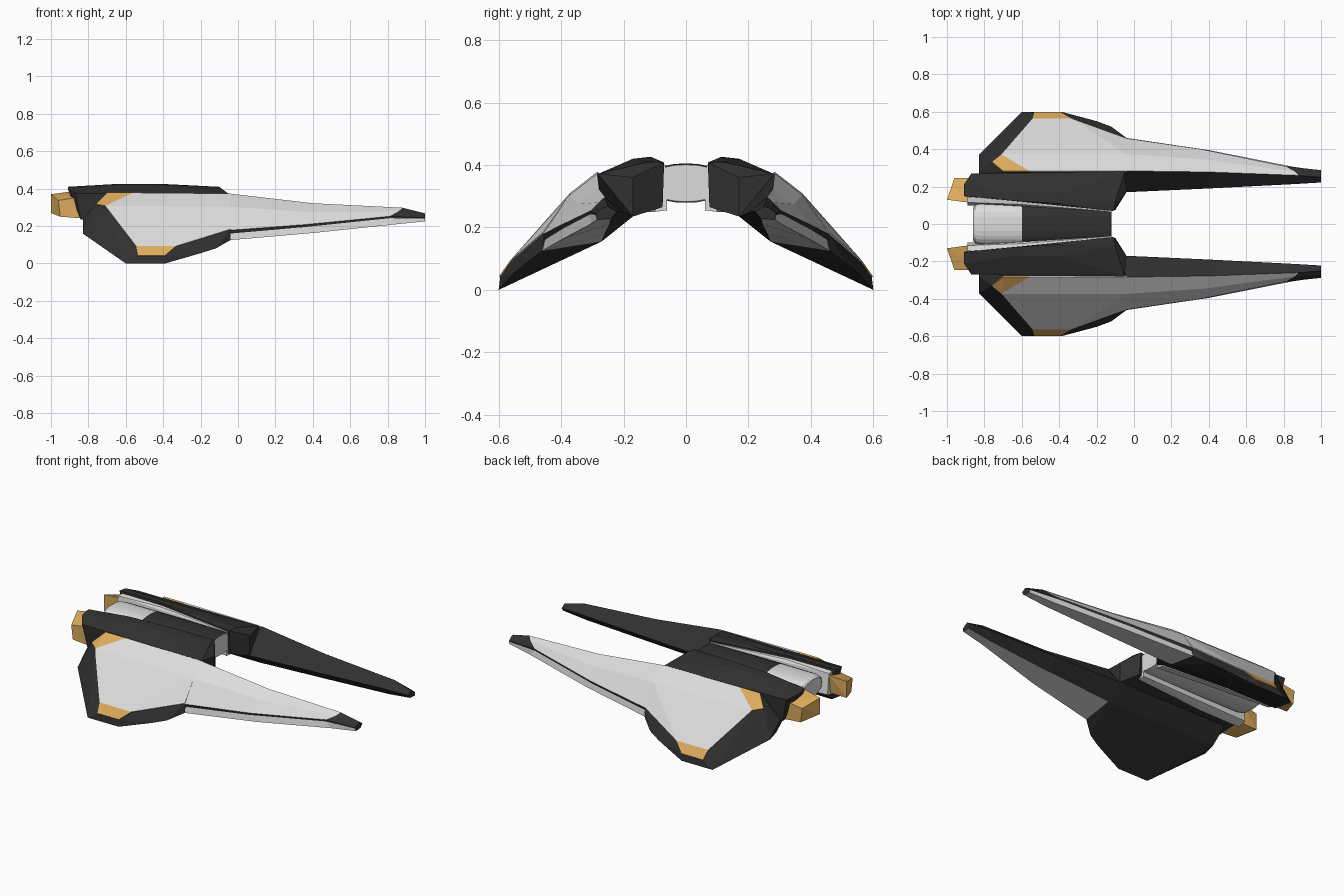
import bpy, bmesh, math
from mathutils import Vector

if "Cube" in bpy.data.objects:
    bpy.data.objects.remove(bpy.data.objects["Cube"])


def material(name, rgb):
    m = bpy.data.materials.new(name)
    m.diffuse_color = (*rgb, 1)
    m.use_nodes = True
    m.node_tree.nodes["Principled BSDF"].inputs["Base Color"].default_value = m.diffuse_color
    return m


LIGHT = material("light grey", (0.72, 0.72, 0.72))
DARK = material("near black", (0.030, 0.030, 0.030))
GOLD = material("gold", (0.73, 0.41, 0.11))


def finish(name, bm, mats, mirror=True):
    bmesh.ops.recalc_face_normals(bm, faces=bm.faces)
    me = bpy.data.meshes.new(name)
    bm.to_mesh(me)
    bm.free()
    for m in mats:
        me.materials.append(m)
    ob = bpy.data.objects.new(name, me)
    bpy.context.collection.objects.link(ob)
    if mirror:
        mod = ob.modifiers.new("mirror", 'MIRROR')
        mod.use_axis = (False, True, False)
        mod.use_mirror_merge = False
    return ob


def hull(name, pts, mat):
    """Convex faceted solid, mirrored to the other side."""
    bm = bmesh.new()
    vs = [bm.verts.new(p) for p in pts]
    r = bmesh.ops.convex_hull(bm, input=vs)
    junk = {v for v in r["geom_interior"] + r["geom_unused"]
            if isinstance(v, bmesh.types.BMVert)}
    bmesh.ops.delete(bm, geom=list(junk), context='VERTS')
    bmesh.ops.dissolve_limit(bm, angle_limit=0.02, verts=bm.verts, edges=bm.edges)
    return finish(name, bm, [mat])


def plate(name, pts, mat):
    """Thin panel lying on the wing skin."""
    n = Vector((0, 0.7, 0.7))
    out = [Vector(p) + n * 0.005 for p in pts]
    back = [Vector(p) - n * 0.004 for p in pts]
    return hull(name, out + back, mat)


def loft(name, rings, mats, rule, mirror=True):
    bm = bmesh.new()
    vr = [[bm.verts.new(p) for p in ring] for ring in rings]
    n = len(rings[0])
    for s in range(len(vr) - 1):
        for i in range(n):
            j = (i + 1) % n
            f = bm.faces.new((vr[s][i], vr[s][j], vr[s + 1][j], vr[s + 1][i]))
            f.material_index = rule(s, i)
    for s, ring in ((-1, vr[0]), (len(vr), vr[-1])):
        bm.faces.new(ring).material_index = rule(s, -1)
    return finish(name, bm, mats, mirror)


# Skin points shared by the wing body and its panels
top_rear, top_front = (-.70, .28, .375), (-.04, .28, .37)
top_mid = (-.56, .28, .375)
gold_rear, mid_rear, mid_front = (-.76, .33, .315), (-.71, .37, .305), (-.04, .37, .30)
low_rear, low_mid, low_front = (-.545, .56, .09), (-.33, .56, .09), (-.04, .455, .18)
edge_rear, edge_front = (-.535, .595, .04), (-.39, .595, .04)

# Drooping wing body with its dark rim
hull("wing_body", [
    top_rear, top_front, gold_rear, mid_rear, mid_front, low_rear, low_mid,
    low_front, edge_rear, edge_front,
    (-.83, .28, .24), (-.83, .37, .16), (-.60, .6, 0), (-.39, .6, 0),
    (-.20, .55, .055), (-.12, .52, .08), (-.04, .46, .125),
    (-.80, .17, .235), (-.80, .27, .155), (-.04, .17, .235), (-.04, .27, .155)], DARK)

# Light skin panel and gold corner panels
plate("wing_panel", [top_mid, top_front, mid_front, low_front, low_mid,
                     low_rear, mid_rear], LIGHT)
plate("upper_gold_panel", [top_mid, top_rear, gold_rear, mid_rear], GOLD)
plate("lower_gold_panel", [low_rear, low_mid, edge_front, edge_rear], GOLD)

# Long forward prongs: ring runs top, ridge, panel edge, groove, strip, keel, inner edge
prong = [
    [(-.04, .284, .373), (-.04, .374, .303), (-.04, .458, .178), (-.04, .452, .16),
     (-.04, .46, .125), (-.04, .27, .155), (-.04, .17, .235)],
    [(.40, .278, .322), (.38, .345, .275), (.36, .40, .208), (.36, .396, .195),
     (.40, .395, .163), (.40, .26, .18), (.40, .19, .243)],
    [(.88, .26, .298), (.86, .28, .28), (.81, .308, .252), (.81, .307, .242),
     (.85, .306, .21), (.85, .245, .21), (.85, .213, .252)],
    [(1, .25, .268), (1, .27, .26), (1, .288, .245), (1, .288, .24),
     (1, .285, .225), (1, .24, .228), (1, .222, .25)],
]
loft("forward_prong", prong, [LIGHT, DARK],
     lambda s, i: 0 if i in (3, 4) or (i in (0, 1) and s < 2) else 1)

# Dark shoulder block beside the central pod
hull("shoulder_block", [
    (-.91, .15, .41), (-.91, .21, .40), (-.87, .27, .375), (-.86, .14, .26),
    (-.84, .26, .235), (-.65, .125, .425), (-.65, .17, .42),
    (-.40, .11, .425), (-.40, .17, .42), (-.11, .07, .408), (-.10, .12, .41),
    (-.05, .28, .372), (-.04, .17, .36), (-.04, .17, .235), (-.10, .075, .265),
    (-.05, .26, .24)], DARK)

# Light lining on the inside of the shoulder
hull("inner_lining", [
    (-.89, .115, .395), (-.89, .145, .40), (-.89, .10, .27), (-.89, .15, .255),
    (-.60, .105, .41), (-.60, .13, .415), (-.60, .09, .27), (-.60, .14, .25),
    (-.12, .066, .40), (-.12, .09, .40), (-.12, .06, .255), (-.12, .10, .25)], LIGHT)

# Gold engine nozzles
hull("engine_nozzle", [
    (-1, .13, .37), (-1, .13, .27), (-.96, .245, .337), (-.95, .245, .25),
    (-.89, .115, .385), (-.86, .13, .27), (-.81, .245, .36), (-.82, .245, .24)], GOLD)

# Central pod with a dark canopy over its forward upper half
N = 24


def pod_ring(x, k):
    ring = []
    for i in range(N):
        a = 2 * math.pi * i / N
        c, s = math.cos(a), math.sin(a)
        ring.append((x, math.copysign(abs(c) ** 0.8, c) * .11 * k,
                     .342 + math.copysign(abs(s) ** 0.8, s) * .063 * k))
    return ring


loft("central_pod",
     [pod_ring(x, k) for x, k in ((-.86, .8), (-.85, .93), (-.82, 1), (-.60, 1),
                                  (-.14, 1), (-.12, .94))],
     [LIGHT, DARK], lambda s, i: 1 if s in (3, 4) and 0 <= i < N // 2 else 0, False)
